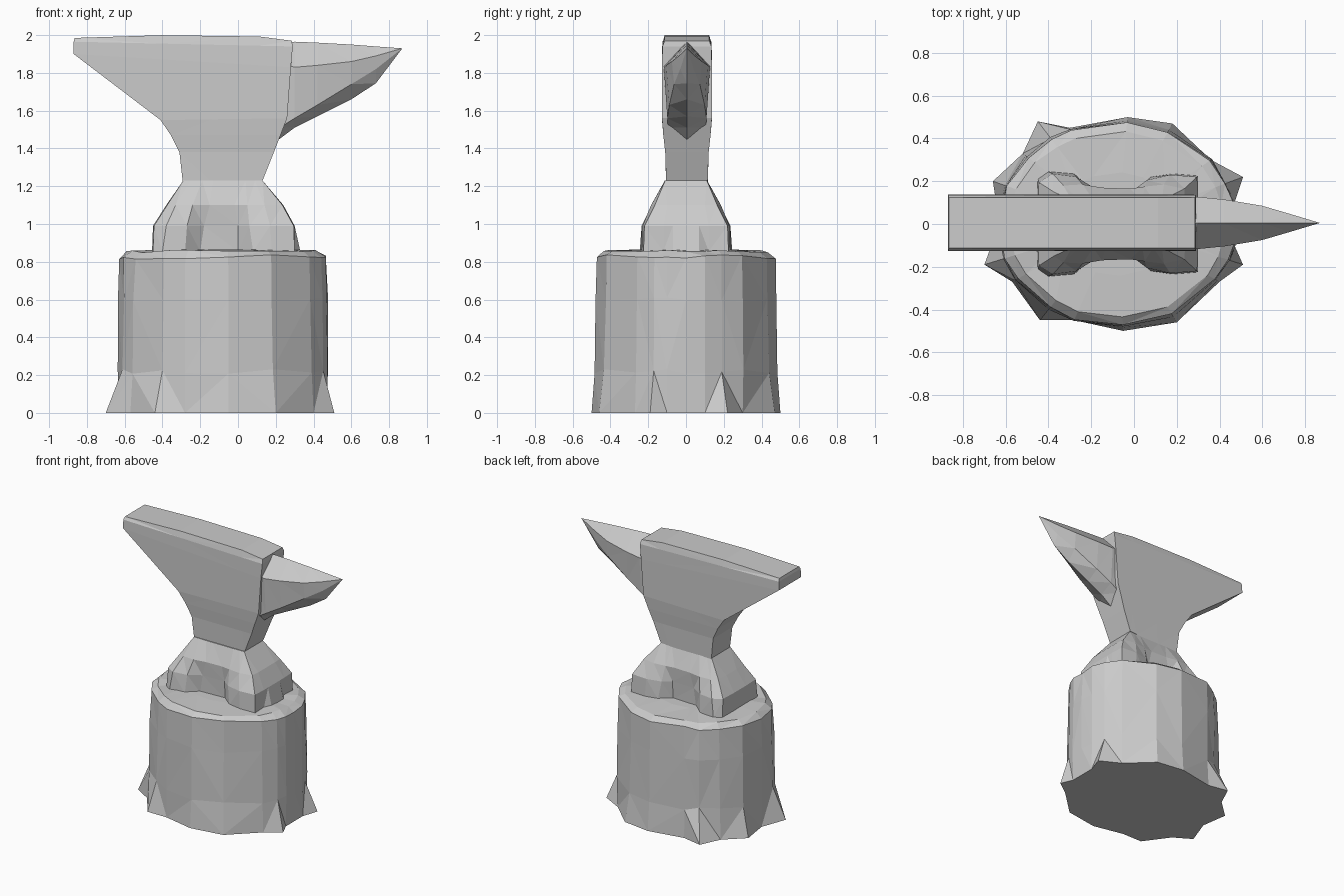
import bpy, bmesh, math, random

random.seed(4)


def loft(name, rings, cap_start=True, cap_end=True):
    """Skin a list of equal-length closed rings; flat shaded."""
    bm = bmesh.new()
    loops = [[bm.verts.new(p) for p in ring] for ring in rings]
    n = len(loops[0])
    for a, b in zip(loops, loops[1:]):
        for i in range(n):
            j = (i + 1) % n
            bm.faces.new((a[i], a[j], b[j], b[i]))
    if cap_start:
        bm.faces.new(loops[0][::-1])
    if cap_end:
        bm.faces.new(loops[-1])
    bmesh.ops.remove_doubles(bm, verts=bm.verts, dist=0.0005)
    bmesh.ops.triangulate(bm, faces=bm.faces)
    bmesh.ops.recalc_face_normals(bm, faces=bm.faces)
    me = bpy.data.meshes.new(name)
    bm.to_mesh(me)
    bm.free()
    ob = bpy.data.objects.new(name, me)
    bpy.context.collection.objects.link(ob)
    return ob


# Stump: ground outline with root flares, rising to a rough elliptical trunk
CX, RX, RY = -0.08, 0.56, 0.485
ground = [(0.47, 0.0), (0.47, 0.1), (0.51, 0.22), (0.36, 0.3), (0.18, 0.47),
          (-0.03, 0.5), (-0.3, 0.45), (-0.45, 0.48), (-0.52, 0.33),
          (-0.66, 0.2), (-0.63, 0.0), (-0.7, -0.19), (-0.57, -0.27),
          (-0.44, -0.45), (-0.28, -0.45), (-0.05, -0.5), (0.2, -0.46),
          (0.4, -0.27), (0.51, -0.19), (0.47, -0.1)]


def trunk_ring(z, scale, rough):
    ring = []
    for x, y in ground:
        a = math.atan2(y / RY, (x - CX) / RX)
        s = scale + random.uniform(-rough, rough)
        ring.append((CX + RX * s * math.cos(a), RY * s * math.sin(a),
                     z + random.uniform(-rough, rough)))
    return ring


loft("stump", [[(x, y, 0) for x, y in ground],
               trunk_ring(0.22, 1.0, 0.015),
               trunk_ring(0.6, 0.995, 0.012),
               trunk_ring(0.825, 0.985, 0.012),
               trunk_ring(0.855, 0.9, 0.008),
               trunk_ring(0.865, 0.5, 0.0)])

# Anvil foot: half outlines (x, y) per height, mirrored across y
foot_low = [(0.33, 0.07), (0.3, 0.12), (0.3, 0.225), (0.18, 0.235), (0.08, 0.22),
            (0.0, 0.155), (-0.2, 0.165), (-0.28, 0.235), (-0.4, 0.245),
            (-0.45, 0.21), (-0.455, 0.07)]
foot_mid = [(0.3, 0.07), (0.3, 0.12), (0.295, 0.22), (0.17, 0.23), (0.06, 0.205),
            (0.0, 0.16), (-0.18, 0.165), (-0.27, 0.22), (-0.38, 0.235),
            (-0.445, 0.195), (-0.45, 0.07)]
foot_high = [(0.24, 0.06), (0.24, 0.1), (0.235, 0.165), (0.14, 0.185), (0.05, 0.175),
             (-0.02, 0.165), (-0.15, 0.17), (-0.24, 0.185), (-0.33, 0.18),
             (-0.375, 0.15), (-0.38, 0.06)]
foot_top = [(0.13, 0.05), (0.13, 0.08), (0.13, 0.11), (0.09, 0.11), (0.04, 0.112),
            (-0.02, 0.112), (-0.13, 0.112), (-0.19, 0.112), (-0.25, 0.11),
            (-0.29, 0.11), (-0.29, 0.05)]


def mirrored(half, z):
    return ([(x, y, z) for x, y in half]
            + [(x, -y, z) for x, y in reversed(half)])


loft("anvil_foot", [mirrored(foot_low, 0.855), mirrored(foot_mid, 0.99),
                    mirrored(foot_high, 1.1), mirrored(foot_top, 1.23)])

# Anvil body: waist flaring to heel and face (z_left, z_right, x_left, x_right, half width)
slices = [(1.2, 1.23, -0.29, 0.13, 0.11),
          (1.38, 1.38, -0.31, 0.19, 0.115),
          (1.47, 1.47, -0.355, 0.225, 0.125),
          (1.55, 1.56, -0.41, 0.26, 0.132),
          (1.9, 1.83, -0.87, 0.28, 0.132),
          (1.965, 1.94, -0.87, 0.29, 0.13),
          (1.985, 1.97, -0.865, 0.285, 0.118)]
body_rings = []
for i, (zl, zr, xl, xr, h) in enumerate(slices):
    crown = 0.012 if i == len(slices) - 1 else 0.0
    row = []
    for t in (0, 0.4, 0.85, 1):
        bump = crown * (1.7 if t in (0.4, 0.85) else 0)
        row.append((xl + (xr - xl) * t, zl + (zr - zl) * t + bump))
    body_rings.append([(x, 0.005 - h, z) for x, z in row]
                      + [(x, 0.005 + h, z) for x, z in reversed(row)])
loft("anvil_body", body_rings)

# Horn: keeled sections tapering to a point (x, ridge, shoulder, lower side, keel, half width)
sections = [(0.15, 1.94, 1.85, 1.46, 1.4, 0.10),
            (0.22, 1.955, 1.85, 1.51, 1.45, 0.118),
            (0.3, 1.965, 1.83, 1.56, 1.51, 0.122),
            (0.42, 1.96, 1.84, 1.63, 1.57, 0.11),
            (0.6, 1.95, 1.86, 1.74, 1.66, 0.08),
            (0.73, 1.94, 1.89, 1.82, 1.745, 0.042),
            (0.87, 1.93, 1.93, 1.93, 1.93, 0.0)]
loft("anvil_horn", [[(x, 0.005, zt), (x, 0.005 + h, zs), (x, 0.005 + h * 0.85, zl),
                     (x, 0.005, zk), (x, 0.005 - h * 0.85, zl), (x, 0.005 - h, zs)]
                    for x, zt, zs, zl, zk, h in sections], cap_end=False)
